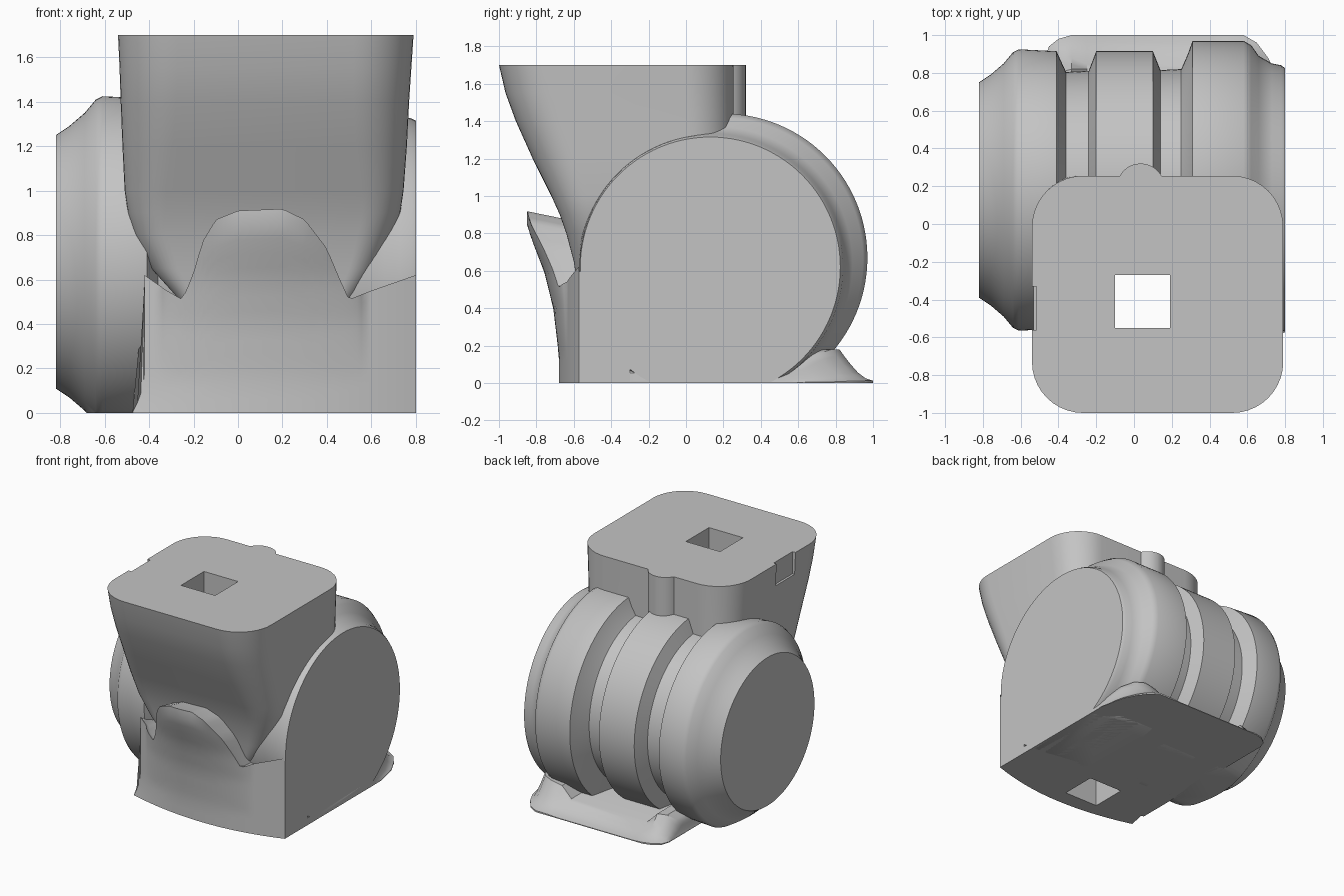
import bpy
import bmesh
from math import sin, cos, pi, radians

cube = bpy.data.objects.get("Cube")
if cube:
    bpy.data.objects.remove(cube)

grey = bpy.data.materials.new("light grey")
grey.use_nodes = True
grey.diffuse_color = (0.55, 0.55, 0.55, 1)
grey.node_tree.nodes["Principled BSDF"].inputs["Base Color"].default_value = (0.55, 0.55, 0.55, 1)


def loft(name, rings):
    """Skin equal-sized closed rings of points and cap both ends."""
    bm = bmesh.new()
    loops = [[bm.verts.new(p) for p in ring] for ring in rings]
    n = len(loops[0])
    for a, b in zip(loops, loops[1:]):
        for i in range(n):
            j = (i + 1) % n
            bm.faces.new((a[i], a[j], b[j], b[i]))
    bm.faces.new(loops[0])
    bm.faces.new(loops[-1])
    bmesh.ops.recalc_face_normals(bm, faces=bm.faces)
    mesh = bpy.data.meshes.new(name)
    bm.to_mesh(mesh)
    bm.free()
    mesh.materials.append(grey)
    obj = bpy.data.objects.new(name, mesh)
    bpy.context.collection.objects.link(obj)
    return obj


def box(name, x0, x1, y0, y1, z0, z1):
    return loft(name, [[(x0, y0, z), (x1, y0, z), (x1, y1, z), (x0, y1, z)] for z in (z0, z1)])


def lerp(table, t):
    """Eased interpolation through (position, value) pairs."""
    if t <= table[0][0]:
        return table[0][1]
    for (a, va), (b, vb) in zip(table, table[1:]):
        if t <= b:
            return va + (vb - va) * (t - a) / (b - a)
    return table[-1][1]


def rounded_ring(z, x0, x1, y0, y1, r, steps=10):
    ring = []
    corners = ((x1 - r, y1 - r), (x0 + r, y1 - r), (x0 + r, y0 + r), (x1 - r, y0 + r))
    for k, (cx, cy) in enumerate(corners):
        for s in range(steps + 1):
            a = (k + s / steps) * pi / 2
            ring.append((cx + r * cos(a), cy + r * sin(a), z))
    return ring


# Grooved drum lying along x: position, radius, centre y, centre z
drum_profile = [
    (-0.82, 0.57, 0.18, 0.68), (-0.76, 0.61, 0.18, 0.68), (-0.69, 0.67, 0.18, 0.68),
    (-0.64, 0.73, 0.18, 0.68), (-0.61, 0.745, 0.18, 0.68), (-0.41, 0.735, 0.18, 0.68),
    (-0.39, 0.69, 0.18, 0.68), (-0.36, 0.625, 0.18, 0.68), (-0.24, 0.63, 0.18, 0.68),
    (-0.20, 0.735, 0.18, 0.68), (0.10, 0.735, 0.18, 0.68), (0.14, 0.635, 0.18, 0.68),
    (0.25, 0.64, 0.18, 0.68), (0.285, 0.71, 0.19, 0.67), (0.31, 0.77, 0.20, 0.67),
    (0.58, 0.77, 0.20, 0.67), (0.62, 0.757, 0.19, 0.66), (0.66, 0.73, 0.16, 0.64),
    (0.73, 0.71, 0.14, 0.625), (0.78, 0.705, 0.135, 0.62), (0.80, 0.695, 0.13, 0.62),
]
SEG = 112
drum = loft("grooved_drum", [
    [(x, cy + r * cos(2 * pi * i / SEG), cz + r * sin(2 * pi * i / SEG)) for i in range(SEG)]
    for x, r, cy, cz in drum_profile])

# Tapered neck: height, left edge, right edge, front edge, corner radius
neck_sections = [
    (0.48, -0.24, 0.48, -0.57, 0.05), (0.55, -0.30, 0.55, -0.585, 0.09),
    (0.65, -0.39, 0.62, -0.60, 0.12), (0.80, -0.47, 0.69, -0.64, 0.15),
    (0.90, -0.495, 0.73, -0.675, 0.17), (1.00, -0.51, 0.745, -0.72, 0.19),
    (1.20, -0.52, 0.76, -0.82, 0.23), (1.40, -0.528, 0.77, -0.91, 0.25),
    (1.55, -0.533, 0.78, -0.965, 0.26), (1.70, -0.54, 0.79, -1.0, 0.27),
]
neck = loft("neck", [rounded_ring(z, x0, x1, y0, 0.255, r) for z, x0, x1, y0, r in neck_sections])

# Half-round rib on the back of the neck
rib = loft("neck_rib", [rounded_ring(z, -0.09, 0.16, 0.07, 0.32, 0.124) for z in (1.3, 1.7)])

# Front apron with a flared central lip
apron_top = [(-0.42, 0.62), (-0.32, 0.55), (-0.25, 0.51), (-0.2, 0.63), (-0.16, 0.77),
             (-0.1, 0.87), (0, 0.91), (0.2, 0.918), (0.3, 0.87), (0.4, 0.74),
             (0.45, 0.62), (0.5, 0.51), (0.6, 0.55), (0.8, 0.62)]
flare = [(0.15, 0), (0.4, 0.03), (0.6, 0.08), (0.75, 0.14), (0.86, 0.175), (0.92, 0.17)]


def apron_ring(x):
    top = lerp(apron_top, x)
    bow = 0.11 * max(0, 1 - ((x - 0.17) / 0.64) ** 2)
    bulge = max(0, 1 - ((x - 0.11) / 0.46) ** 2) ** 0.5
    edge = max(0, (0.2 - x) / 0.62)
    ring = []
    for i in range(15):
        z = top * i / 14
        side = 0.055 * edge * max(0, 1 - z / 0.2) ** 2
        ring.append((x - side, -0.57 - bow - lerp(flare, z) * bulge, z))
    ring += [(x, -0.57 - 0.1 * bulge, top * 0.96), (x, -0.3, top * 0.93), (x, -0.3, 0)]
    return ring


COLS = 61
apron = loft("front_apron", [apron_ring(-0.42 + 1.22 * i / (COLS - 1)) for i in range(COLS)])

# Rear foot with a concave sweep: position, rear edge, sweep height
foot_sections = [(-0.47, 0.88, 0.5), (-0.45, 0.94, 0.7), (-0.40, 0.98, 0.9), (-0.33, 1.0, 0.9),
                 (-0.25, 1.0, 0.45), (0.40, 1.0, 0.45), (0.48, 1.0, 0.9), (0.58, 1.0, 1.0),
                 (0.65, 0.96, 1.0), (0.71, 0.88, 0.85), (0.76, 0.78, 0.5), (0.80, 0.6, 0.3)]
sweep = [(0, 0), (0, 0.012), (0.04, 0.025), (0.08, 0.055), (0.12, 0.1), (0.155, 0.145), (0.18, 0.18)]
foot = loft("rear_foot", [
    [(x, -0.45, 0)] + [(x, back - d, z * h) for d, z in sweep] + [(x, -0.45, 0.18 * h)]
    for x, back, h in foot_sections])

# Cut the flat floor, the square through-hole and the shallow side notch
floor_cut = box("floor_cutter", -2, 2, -2, 2, -1, 0)
hole_cut = box("hole_cutter", -0.1, 0.19, -0.55, -0.27, -0.5, 2)
notch_cut = box("notch_cutter", -0.7, -0.515, -0.56, -0.33, 1.53, 2)
cuts = {drum: (floor_cut, hole_cut), neck: (hole_cut, notch_cut),
        apron: (hole_cut,), foot: (hole_cut,)}
for obj, cutters in cuts.items():
    bpy.context.view_layer.objects.active = obj
    for cutter in cutters:
        mod = obj.modifiers.new("cut", "BOOLEAN")
        mod.operation = "DIFFERENCE"
        mod.solver = "EXACT"
        mod.object = cutter
        bpy.ops.object.modifier_apply(modifier=mod.name)
for cutter in (floor_cut, hole_cut, notch_cut):
    bpy.data.objects.remove(cutter)

# Smooth shading with crisp edges
bpy.ops.object.select_all(action="DESELECT")
for obj in (drum, neck, rib, apron, foot):
    obj.select_set(True)
bpy.context.view_layer.objects.active = drum
bpy.ops.object.shade_smooth_by_angle(angle=radians(35))
